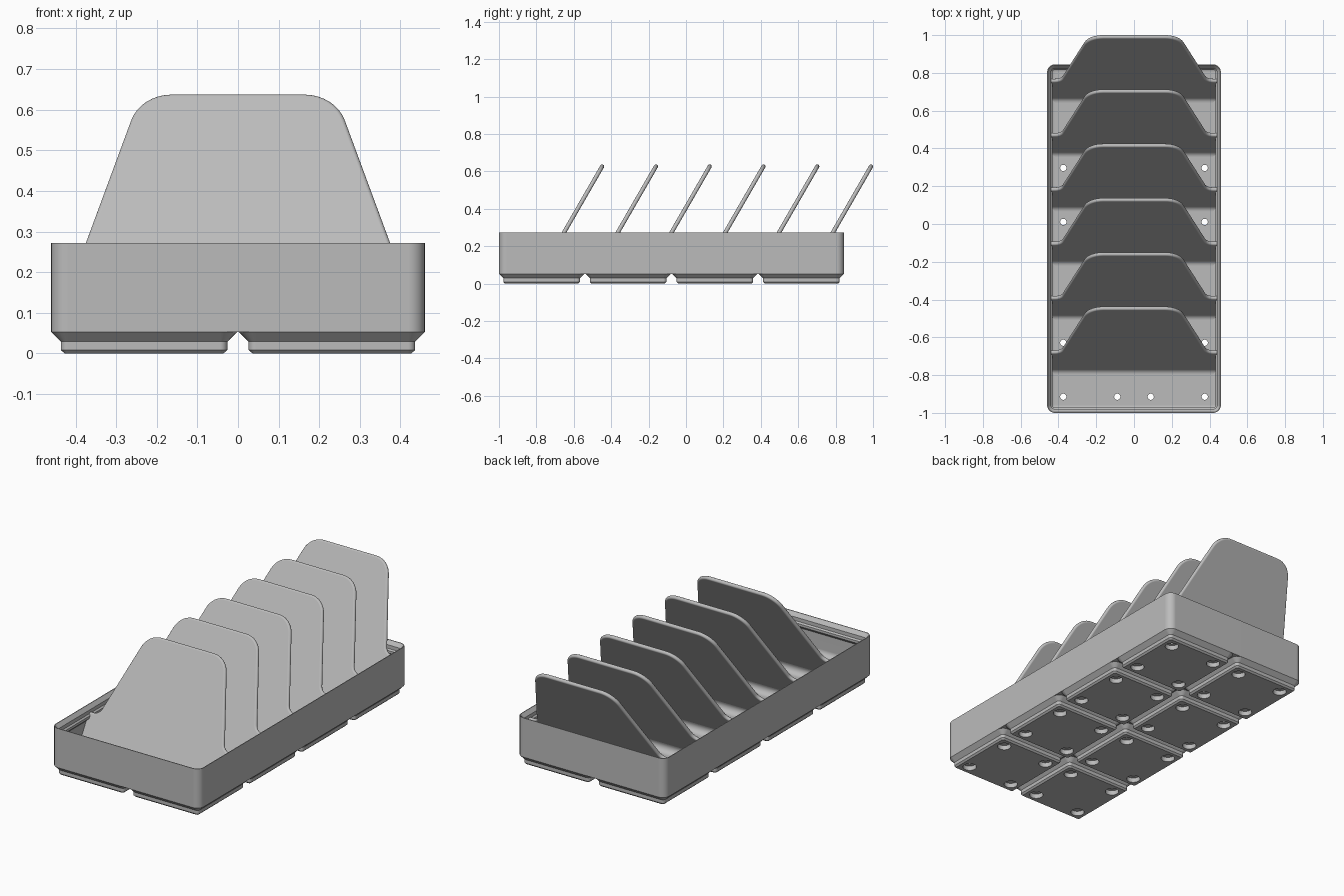
import bpy, bmesh, math
from mathutils import Vector

if "Cube" in bpy.data.objects:
    bpy.data.objects.remove(bpy.data.objects["Cube"])

GREY = (0.5, 0.5, 0.5, 1)
grey = bpy.data.materials.new("plain_grey")
grey.use_nodes = True
grey.diffuse_color = GREY
grey.node_tree.nodes["Principled BSDF"].inputs["Base Color"].default_value = GREY

PITCH = 0.4628                 # spacing of the feet
HALF_X, HALF_Y = 0.46, 0.9225  # tray half sizes
MID_Y = -0.0775                # tray centre
FLOOR = 0.077
LEAN = math.radians(30)


def new_object(name, bm):
    bmesh.ops.remove_doubles(bm, verts=bm.verts, dist=1e-5)
    bmesh.ops.recalc_face_normals(bm, faces=bm.faces)
    mesh = bpy.data.meshes.new(name)
    bm.to_mesh(mesh)
    bm.free()
    mesh.materials.append(grey)
    ob = bpy.data.objects.new(name, mesh)
    bpy.context.collection.objects.link(ob)
    return ob


def bake(ob):
    """Apply all modifiers."""
    bpy.context.view_layer.update()
    deps = bpy.context.evaluated_depsgraph_get()
    mesh = bpy.data.meshes.new_from_object(ob.evaluated_get(deps))
    ob.modifiers.clear()
    ob.data = mesh


def smooth(ob):
    bpy.ops.object.select_all(action='DESELECT')
    ob.select_set(True)
    bpy.context.view_layer.objects.active = ob
    bpy.ops.object.shade_smooth_by_angle(angle=math.radians(32))
    ob.modifiers.new("weighted", 'WEIGHTED_NORMAL').keep_sharp = True


def arc(a, p, b, r, n=8):
    """Points rounding the corner p between a and b."""
    a, p, b = Vector(a), Vector(p), Vector(b)
    u, v = (a - p).normalized(), (b - p).normalized()
    half = u.angle(v) / 2
    c = p + (u + v).normalized() * r / math.sin(half)
    d0 = (p + u * r / math.tan(half) - c).normalized()
    d1 = (p + v * r / math.tan(half) - c).normalized()
    return [c + d0.slerp(d1, i / n).normalized() * r for i in range(n + 1)]


def ring(hx, hy, r, n=6):
    """Rounded rectangle outline."""
    pts = []
    for k, (sx, sy) in enumerate([(1, 1), (-1, 1), (-1, -1), (1, -1)]):
        for i in range(n + 1):
            t = (k + i / n) * math.pi / 2
            pts.append((sx * (hx - r) + r * math.cos(t), sy * (hy - r) + r * math.sin(t)))
    return pts


def loft(bm, rings, cx=0, cy=0):
    """Skin a stack of (hx, hy, radius, z) outlines and cap both ends."""
    rows = [[bm.verts.new((cx + x, cy + y, z)) for x, y in ring(hx, hy, r)]
            for hx, hy, r, z in rings]
    for lo, hi in zip(rows, rows[1:]):
        for i in range(len(lo)):
            j = (i + 1) % len(lo)
            bm.faces.new((lo[i], lo[j], hi[j], hi[i]))
    bm.faces.new(rows[0])
    bm.faces.new(rows[-1])


def prism(name, lower, upper):
    """Solid between two matching outlines."""
    bm = bmesh.new()
    a = [bm.verts.new(p) for p in lower]
    b = [bm.verts.new(p) for p in upper]
    bm.faces.new(a)
    bm.faces.new(b)
    for i in range(len(a)):
        j = (i + 1) % len(a)
        bm.faces.new((a[i], a[j], b[j], b[i]))
    return new_object(name, bm)


def drill(ob, centres):
    """Cut magnet pockets with narrower through holes above them."""
    bm = bmesh.new()
    for fx, fy in centres:
        for sx in (-1, 1):
            for sy in (-1, 1):
                loft(bm, [(r, r, r, z) for r, z in
                          [(0.0358, -0.01), (0.0358, 0.0264), (0.0165, 0.0264), (0.0165, 0.1)]],
                     fx + sx * 0.143, fy + sy * 0.143)
    cutter = new_object("hole_cutter", bm)
    cutter.hide_render = True
    mod = ob.modifiers.new("holes", 'BOOLEAN')
    mod.operation = 'DIFFERENCE'
    mod.solver = 'EXACT'
    mod.object = cutter
    bake(ob)
    bpy.data.objects.remove(cutter)


feet = [((i - 0.5) * PITCH, MID_Y + (j - 1.5) * PITCH) for i in range(2) for j in range(4)]

# Tray: outer wall, stepped stacking lip, inner wall and filleted floor
steps = [(0, 0.0523), (0, 0.272), (0.004, 0.272), (0.0209, 0.251), (0.0209, 0.231),
         (0.0287, 0.2235), (0.0287, 0.21), (0.0105, 0.192)]
R = 0.031
for k in range(7):
    t = k / 6 * math.pi / 2
    steps.append((0.0105 + R * (1 - math.cos(t)), FLOOR + R * (1 - math.sin(t))))
bm = bmesh.new()
loft(bm, [(HALF_X - s, HALF_Y - s, max(0.041 - s, 0.008), z) for s, z in steps], 0, MID_Y)
tray = new_object("tray", bm)
drill_centres = feet
drill(tray, drill_centres)
smooth(tray)

# Feet with chamfered sides
bm = bmesh.new()
loft(bm, [(0.196, 0.196, 0.0088, 0), (0.205, 0.205, 0.0176, 0.0088),
          (0.205, 0.205, 0.0176, 0.0286), (0.2287, 0.2287, 0.0413, 0.0523)])
foot = new_object("foot", bm)
drill(foot, [(0, 0)])
smooth(foot)
for n, (x, y) in enumerate(feet):
    ob = foot if n == 0 else foot.copy()
    if n:
        bpy.context.collection.objects.link(ob)
    ob.location = (x, y, 0)

# Leaning divider: outline in its own plane, rounded along the edge
CAP_Z, THICK = 0.626, 0.022


def up(z):
    return (z - CAP_Z) / math.cos(LEAN)


base, shoulder = (0.45, up(0.065)), (0.45, up(0.235))
neck, peak = (0.388, up(0.235)), (0.24, THICK / 2)
right = [base, shoulder, *arc(shoulder, neck, peak, 0.045), *arc(neck, peak, (0, THICK / 2), 0.105)]
outline = right + [(-x, s) for x, s in reversed(right)]
divider = prism("divider", [(x, -THICK / 2, s) for x, s in outline],
                [(x, THICK / 2, s) for x, s in outline])
bevel = divider.modifiers.new("round_edge", 'BEVEL')
bevel.width = 0.0105
bevel.segments = 4
bevel.limit_method = 'ANGLE'
bevel.angle_limit = math.radians(60)
bevel.use_clamp_overlap = False
bake(divider)
smooth(divider)
divider.rotation_euler.x = -LEAN

# Fillets where the divider meets the floor, in front and behind
parts = [divider]
slope = Vector((math.sin(LEAN), math.cos(LEAN)))
for side, name in ((-1, "front_fillet"), (1, "back_fillet")):
    corner = Vector((side * THICK / 2 / math.cos(LEAN) - (CAP_Z - FLOOR) * math.tan(LEAN),
                     FLOOR - CAP_Z))
    pts = arc(corner + Vector((side, 0)), corner, corner + slope, R) + [corner]
    fillet = prism(name, [(-0.447, *p) for p in pts], [(0.447, *p) for p in pts])
    smooth(fillet)
    parts.append(fillet)

# Row of six dividers
for n in range(6):
    for part in parts:
        ob = part if n == 0 else part.copy()
        if n:
            bpy.context.collection.objects.link(ob)
        ob.location = (0, -0.4485 + n * 0.2875, CAP_Z)
